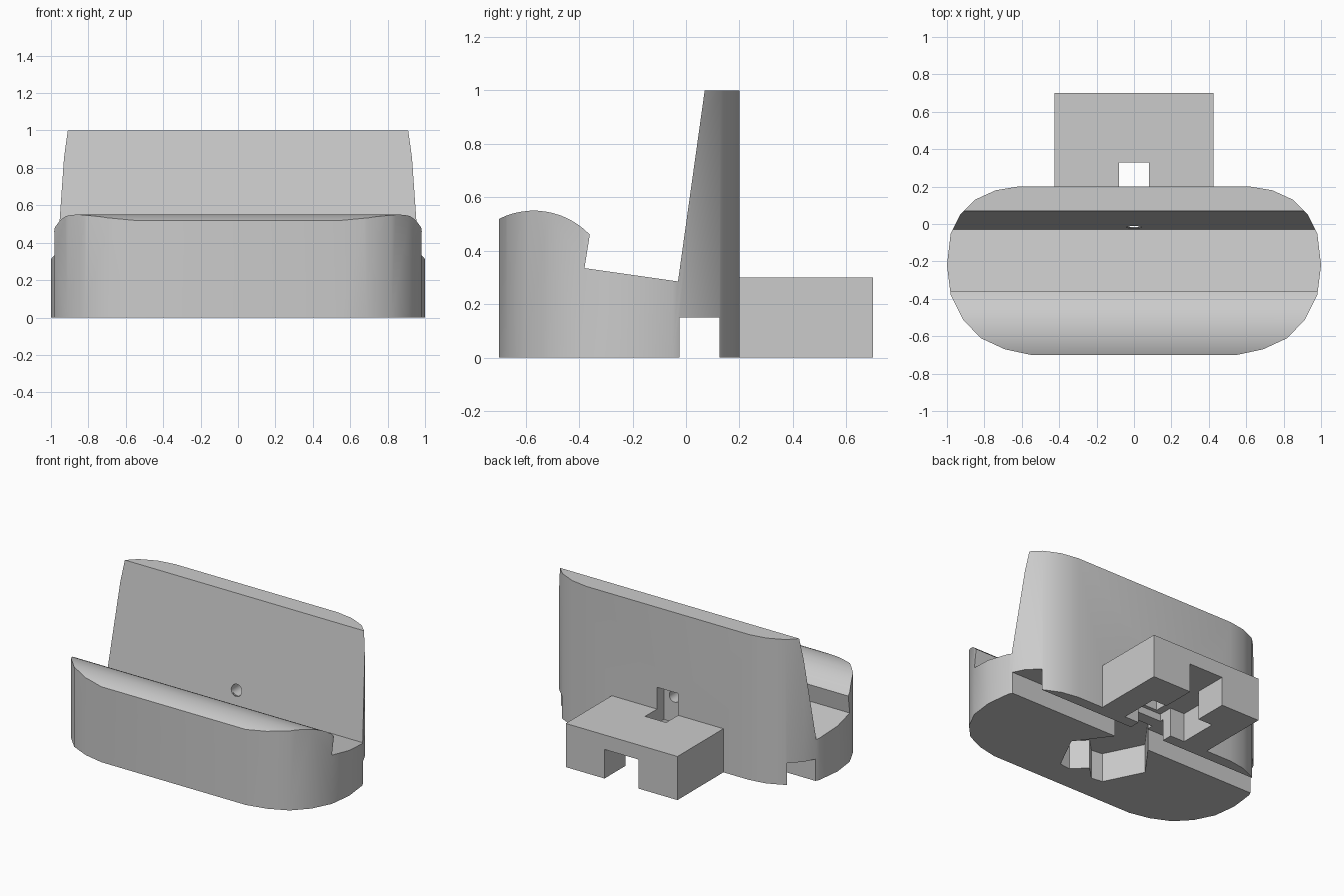
import bpy, bmesh, math
from mathutils import Matrix

cube = bpy.data.objects.get("Cube")
if cube:
    bpy.data.objects.remove(cube, do_unlink=True)

grey = bpy.data.materials.new("plain_grey")
grey.use_nodes = True
colour = (0.6, 0.6, 0.6, 1)
grey.diffuse_color = colour
grey.node_tree.nodes["Principled BSDF"].inputs["Base Color"].default_value = colour


def finish(name, bm):
    bmesh.ops.recalc_face_normals(bm, faces=bm.faces)
    mesh = bpy.data.meshes.new(name)
    bm.to_mesh(mesh)
    bm.free()
    mesh.materials.append(grey)
    obj = bpy.data.objects.new(name, mesh)
    bpy.context.collection.objects.link(obj)
    return obj


def prism(name, points, low, high, along_x=False):
    """Extrude a plan outline upwards, or a side outline along x."""
    bm = bmesh.new()
    place = (lambda p: (low, p[0], p[1])) if along_x else (lambda p: (p[0], p[1], low))
    face = bm.faces.new([bm.verts.new(place(p)) for p in points])
    out = bmesh.ops.extrude_face_region(bm, geom=[face])
    step = (high - low, 0, 0) if along_x else (0, 0, high - low)
    bmesh.ops.translate(bm, vec=step, verts=[v for v in out["geom"] if isinstance(v, bmesh.types.BMVert)])
    return finish(name, bm)


def block(name, half, y0, y1, z0, z1):
    return prism(name, [(-half, y0), (half, y0), (half, y1), (-half, y1)], z0, z1)


def mirrored(half):
    return half + [(-x, y) for x, y in reversed(half) if x]


def combine(target, tool, operation):
    """Apply a boolean and remove the tool."""
    tool.hide_render = True
    mod = target.modifiers.new("shape", "BOOLEAN")
    mod.operation, mod.solver, mod.object = operation, "EXACT", tool
    bpy.context.view_layer.objects.active = target
    bpy.ops.object.modifier_apply(modifier=mod.name)
    bpy.data.objects.remove(tool, do_unlink=True)


# Rounded footprint
plan = mirrored([(0.55, -0.7), (0.69, -0.67), (0.82, -0.61), (0.915, -0.51), (0.98, -0.38),
                 (1, -0.22), (0.98, -0.05), (0.93, 0.05), (0.85, 0.13), (0.74, 0.18), (0.62, 0.2)])
stand = prism("stand_body", plan, 0, 1)

# Side outline: curved front lip, sloping tray and leaning backrest
lip = [(-0.57 + 0.29 * math.cos(math.radians(a)), 0.26 + 0.29 * math.sin(math.radians(a)))
       for a in range(117, 43, -6)]
side = [(-0.8, -0.1), (-0.8, 0.46)] + lip + [(-0.36, 0.46), (-0.38, 0.335), (-0.03, 0.285),
        (0.07, 1), (0.07, 1.1), (0.3, 1.1), (0.3, -0.1)]
combine(stand, prism("side_shape", side, -1.2, 1.2, True), "INTERSECT")

# Rear block
combine(stand, block("rear_block", 0.425, 0.16, 0.7, 0, 0.3), "UNION")

# Underside recesses: cross groove, cable channel, wide chamber, front chamber
chamber = mirrored([(0, -0.43), (0.09, -0.52), (0.17, -0.51), (0.3, -0.25), (0.13, -0.02), (0.13, 0.02)])
cutters = [
    block("cross_groove", 1.2, -0.025, 0.125, -0.1, 0.15),
    block("cable_channel", 0.13, 0.1, 0.8, -0.1, 0.2),
    block("rear_chamber", 0.24, 0.2, 0.47, -0.1, 0.2),
    prism("front_chamber", chamber, -0.1, 0.2),
    block("plug_window", 0.08, 0.125, 0.33, -0.1, 0.45),
    block("drain_slit", 0.03, -0.016, -0.008, 0.1, 0.38),
]

# Round hole through the backrest
bm = bmesh.new()
bmesh.ops.create_cone(bm, cap_ends=True, segments=20, radius1=0.04, radius2=0.04, depth=0.26,
                      matrix=Matrix.Translation((0, 0.03, 0.38)) @ Matrix.Rotation(math.pi / 2, 4, "X"))
cutters.append(finish("cable_hole", bm))
for cutter in cutters:
    combine(stand, cutter, "DIFFERENCE")

bpy.ops.object.select_all(action="DESELECT")
stand.select_set(True)
bpy.context.view_layer.objects.active = stand
bpy.ops.object.shade_smooth_by_angle(angle=math.radians(30))
